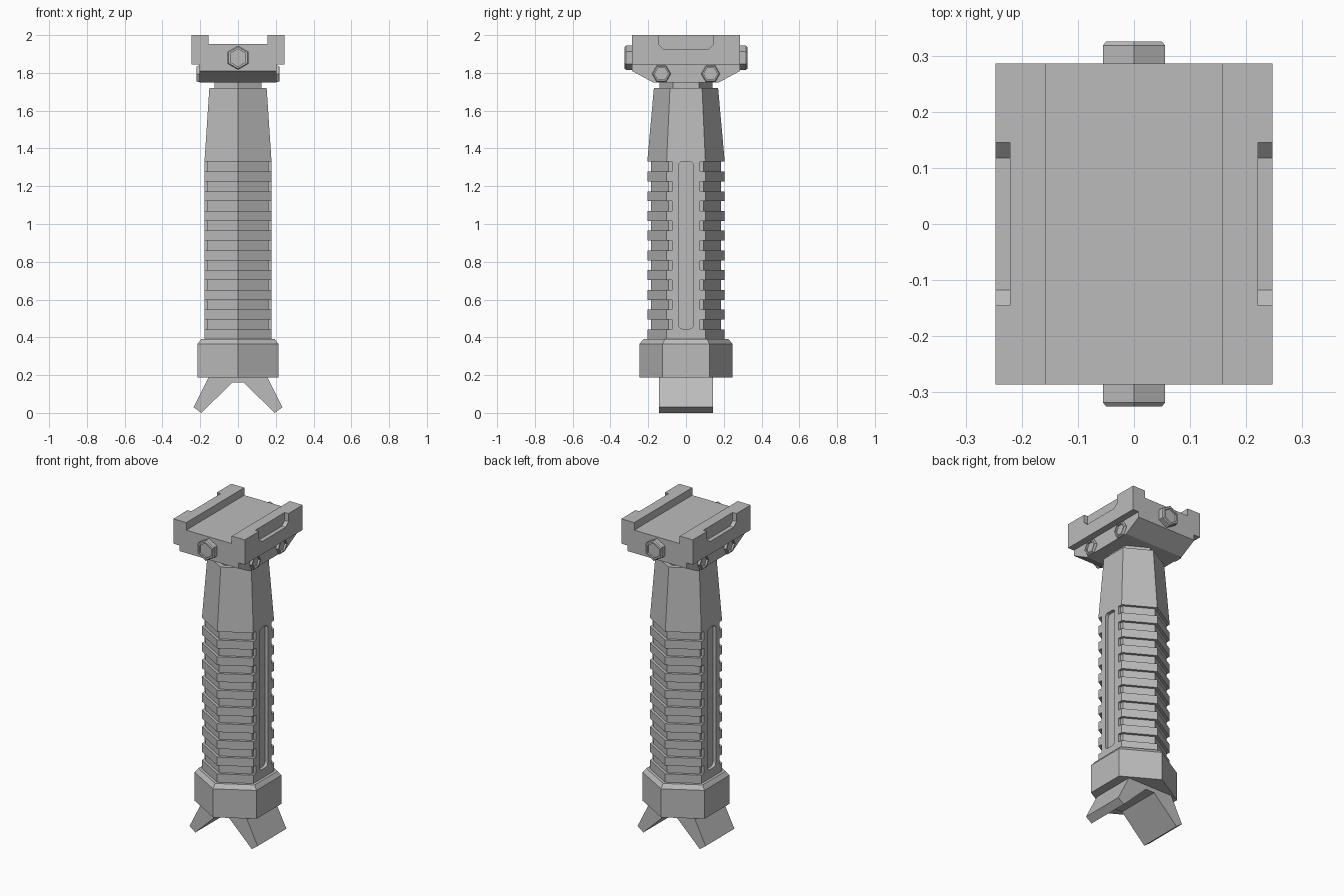
import bpy, bmesh, math
from mathutils import Matrix, Vector

cube = bpy.data.objects.get("Cube")
if cube:
    bpy.data.objects.remove(cube, do_unlink=True)

grey = bpy.data.materials.new("gunmetal grey")
grey.use_nodes = True
COLOR = (0.5, 0.5, 0.5, 1)
grey.diffuse_color = COLOR
grey.node_tree.nodes["Principled BSDF"].inputs["Base Color"].default_value = COLOR


def loft(name, rings):
    """Join matching rings of points with faces and cap both ends."""
    bm = bmesh.new()
    rows = [[bm.verts.new(p) for p in ring] for ring in rings]
    n = len(rows[0])
    for a, b in zip(rows, rows[1:]):
        for i in range(n):
            j = (i + 1) % n
            bm.faces.new((a[i], a[j], b[j], b[i]))
    bm.faces.new(rows[0][::-1])
    bm.faces.new(rows[-1])
    bmesh.ops.remove_doubles(bm, verts=bm.verts, dist=1e-5)
    bmesh.ops.recalc_face_normals(bm, faces=bm.faces)
    mesh = bpy.data.meshes.new(name)
    bm.to_mesh(mesh)
    bm.free()
    mesh.materials.append(grey)
    ob = bpy.data.objects.new(name, mesh)
    bpy.context.collection.objects.link(ob)
    return ob


def hexagon(r, z, width=1.0):
    """Hexagon with corners to the front and back."""
    return [(r * width * math.sin(k * math.pi / 3),
             -r * math.cos(k * math.pi / 3), z) for k in range(6)]


def along_y(profile, half):
    return [[(x, y, z) for x, z in profile] for y in (-half, half)]


def along_x(profile, x0, x1):
    return [[(x, y, z) for y, z in profile] for x in (x0, x1)]


def mirrored(half):
    return half + [(-u, v) for u, v in reversed(half)]


def cut(target, cutter):
    mod = target.modifiers.new("cut", 'BOOLEAN')
    mod.operation = 'DIFFERENCE'
    mod.solver = 'EXACT'
    mod.object = cutter
    cutter.hide_render = True
    cutter.hide_set(True)
    cutter.display_type = 'WIRE'


def bolt(name, r, height, place, turn):
    """Hex bolt head with a chamfered rim and a shallow socket."""
    steps = [(r, -0.01), (r, height - 0.007), (r * 0.9, height),
             (r * 0.72, height), (r * 0.72, height - 0.012)]
    ob = loft(name, [hexagon(a, z) for a, z in steps])
    ob.data.transform(Matrix.Translation(Vector(place)) @ turn)
    return ob


# Grip body: hexagonal, ribbed on the angled faces, tapered at the top
R, RIN, REACH = 0.205, 0.186, 0.075
SIDE, SIDE_IN = R * math.sqrt(0.75), RIN * math.sqrt(0.75)


def grip_ring(z, grooved):
    r, x = (RIN, SIDE_IN) if grooved else (R, SIDE)
    quarter = [(x, -r / 2), (x, -REACH), (SIDE, -REACH)]
    right = [(0, -r)] + quarter + [(u, -v) for u, v in reversed(quarter)]
    ring = right + [(-u, -v) for u, v in right]
    return [(u, v, z) for u, v in ring]


def scaled(ring, s, z):
    return [(x * s * 1.03, y * s, z) for x, y, _ in ring]


LOW, HIGH, COUNT = 0.39, 1.33, 9
step = (HIGH - LOW) / (2 * COUNT)
rings = [grip_ring(LOW - 0.05, False)]
for i in range(COUNT):
    a = LOW + (2 * i + 1) * step
    b = a + step
    rings += [grip_ring(a, False), grip_ring(a, True),
              grip_ring(b, True), grip_ring(b, False)]
rings.append(scaled(grip_ring(0, False), 0.17 / R, 1.72))
grip = loft("grip_body", rings)

# Long rounded slots on the flat sides
slot = []
for cy, cz, start in ((0.02, 1.31, 0), (-0.02, 1.31, 90),
                      (-0.02, 0.465, 180), (0.02, 0.465, 270)):
    for k in range(4):
        t = math.radians(start + 30 * k)
        slot.append((cy + 0.02 * math.cos(t), cz + 0.02 * math.sin(t)))
for side, s in (("left", 1), ("right", -1)):
    cut(grip, loft(side + "_slot_cutter", along_x(slot, s * 0.157, s * 0.25)))

# Neck and base collar
loft("neck", [hexagon(0.14, z, 1.03) for z in (1.70, 1.77)])
loft("base_collar", [hexagon(0.247, 0.187), hexagon(0.247, 0.365),
                     hexagon(0.225, 0.39)])

# Splayed feet under the collar
loft("feet", along_y(mirrored([(0.03, 0.16), (0.195, 0), (0.235, 0.03),
                               (0.155, 0.19)]), 0.142))

# Rail clamp: grooved top block with side pockets
clamp = loft("rail_clamp", along_y(mirrored(
    [(0.205, 1.83), (0.205, 1.845), (0.247, 1.845), (0.247, 2.0),
     (0.157, 2.0), (0.157, 1.953)]), 0.286))
pocket = mirrored([(0.118, 1.925), (0.145, 1.95), (0.145, 2.05)])
for side, s in (("left", 1), ("right", -1)):
    cut(clamp, loft(side + "_pocket_cutter",
                    along_x(pocket, s * 0.221, s * 0.3)))

# Lower clamp block, sloped at front and back
loft("clamp_base", along_x(mirrored([(0.175, 1.75), (0.286, 1.81),
                                     (0.286, 1.84)]), -0.205, 0.205))

# Bolts
for end, s in (("front", -1), ("back", 1)):
    turn = Matrix.Rotation(-s * math.pi / 2, 4, 'X')
    bolt(end + "_bolt", 0.064, 0.039, (0, s * 0.286, 1.88), turn)
    for side, d in (("left", 1), ("right", -1)):
        turn = Matrix.Rotation(d * math.pi / 2, 4, 'Y')
        bolt(f"{side}_{end}_side_bolt", 0.05, 0.014,
             (d * 0.205, s * 0.13, 1.795), turn)
